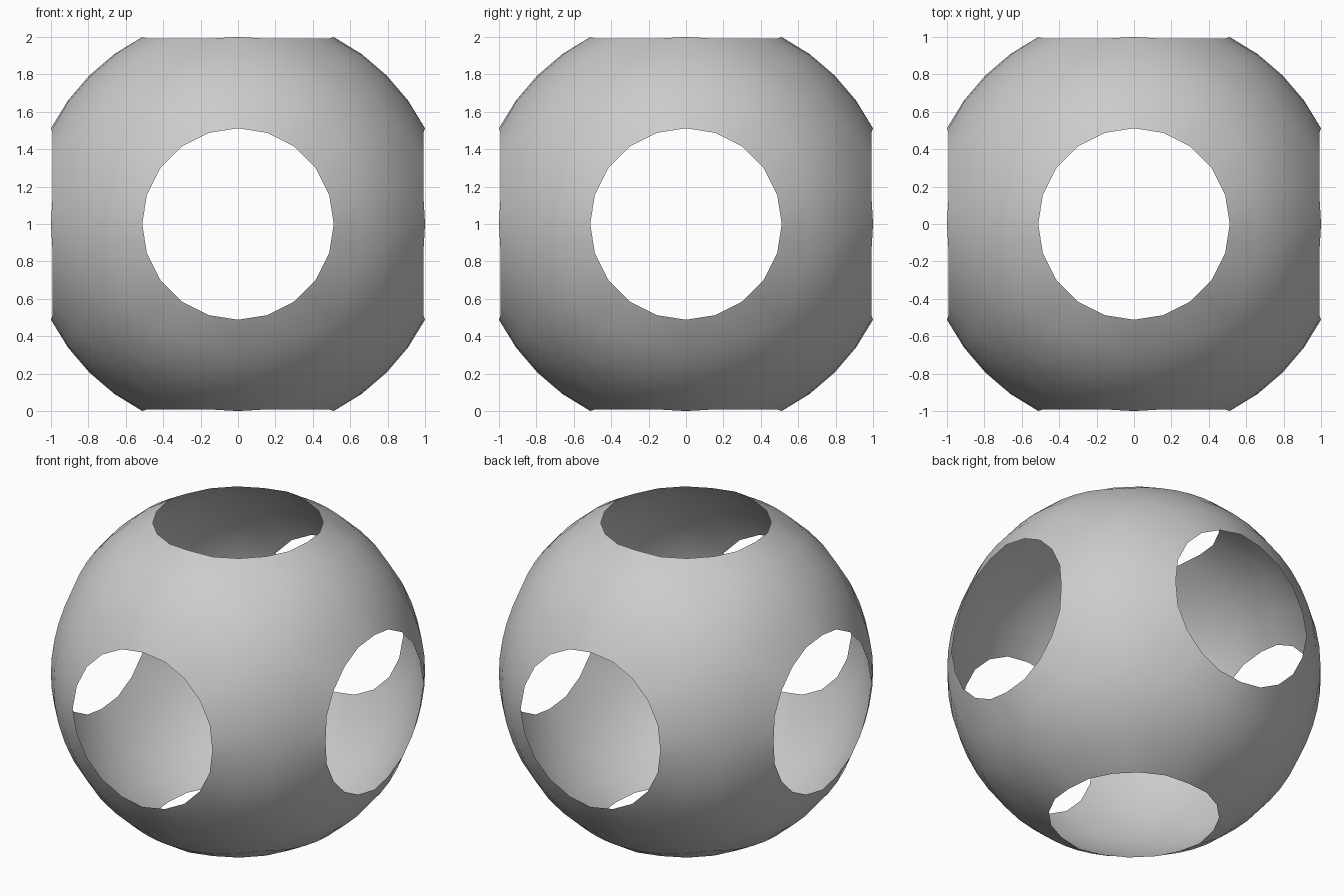
import bpy, bmesh, math
from mathutils import Vector, Matrix

if "Cube" in bpy.data.objects:
    bpy.data.objects.remove(bpy.data.objects["Cube"])

HOLE = 0.512                          # radius of each round opening
R = math.sqrt(1 + HOLE ** 2)          # sphere radius, rims lie at distance 1
SIDES, STEPS = 20, 2                  # rim sides, rings between rim and seam
N = SIDES * 2

bm = bmesh.new()


def rim_point(i):
    """Corner of the 20-sided rim, or the middle of a side for odd i."""
    if i % 2:
        return (rim_point(i - 1) + rim_point(i + 1)) / 2
    a = math.tau * i / N
    depth = 1.0 if i % (N // 4) == 0 else 0.991
    return Vector((HOLE * math.cos(a), HOLE * math.sin(a), depth))


def seam_point(i):
    """Point on the sphere above the edge of a cube face."""
    a = math.tau * i / N
    c, s = math.cos(a), math.sin(a)
    m = max(abs(c), abs(s))
    return Vector((c / m, s / m, 1)).normalized() * R


def add_side(rot):
    """One sixth of the shell: a band from the round rim to the cube seam."""
    rings = []
    for j in range(STEPS + 1):
        ring = []
        for i in range(N):
            a, b = rim_point(i), seam_point(i)
            if j == 0:
                p = a
            elif j == STEPS:
                p = b
            else:
                p = a.normalized().slerp(b.normalized(), j / STEPS) * R
            ring.append(bm.verts.new(rot @ p))
        rings.append(ring)
    for lo, hi in zip(rings, rings[1:]):
        for i in range(N):
            k = (i + 1) % N
            bm.faces.new((lo[i], hi[i], hi[k], lo[k]))


# six sides: four around, then top and bottom
for q in range(4):
    add_side(Matrix.Rotation(q * math.pi / 2, 3, 'Z') @ Matrix.Rotation(math.pi / 2, 3, 'X'))
for q in range(2):
    add_side(Matrix.Rotation(q * math.pi, 3, 'X'))

bmesh.ops.remove_doubles(bm, verts=bm.verts[:], dist=0.001)
bmesh.ops.translate(bm, verts=bm.verts[:], vec=(0, 0, 1))
for f in bm.faces:
    f.smooth = True

mesh = bpy.data.meshes.new("pierced_sphere_shell")
bm.to_mesh(mesh)
bm.free()
shell = bpy.data.objects.new("pierced_sphere_shell", mesh)
bpy.context.collection.objects.link(shell)
